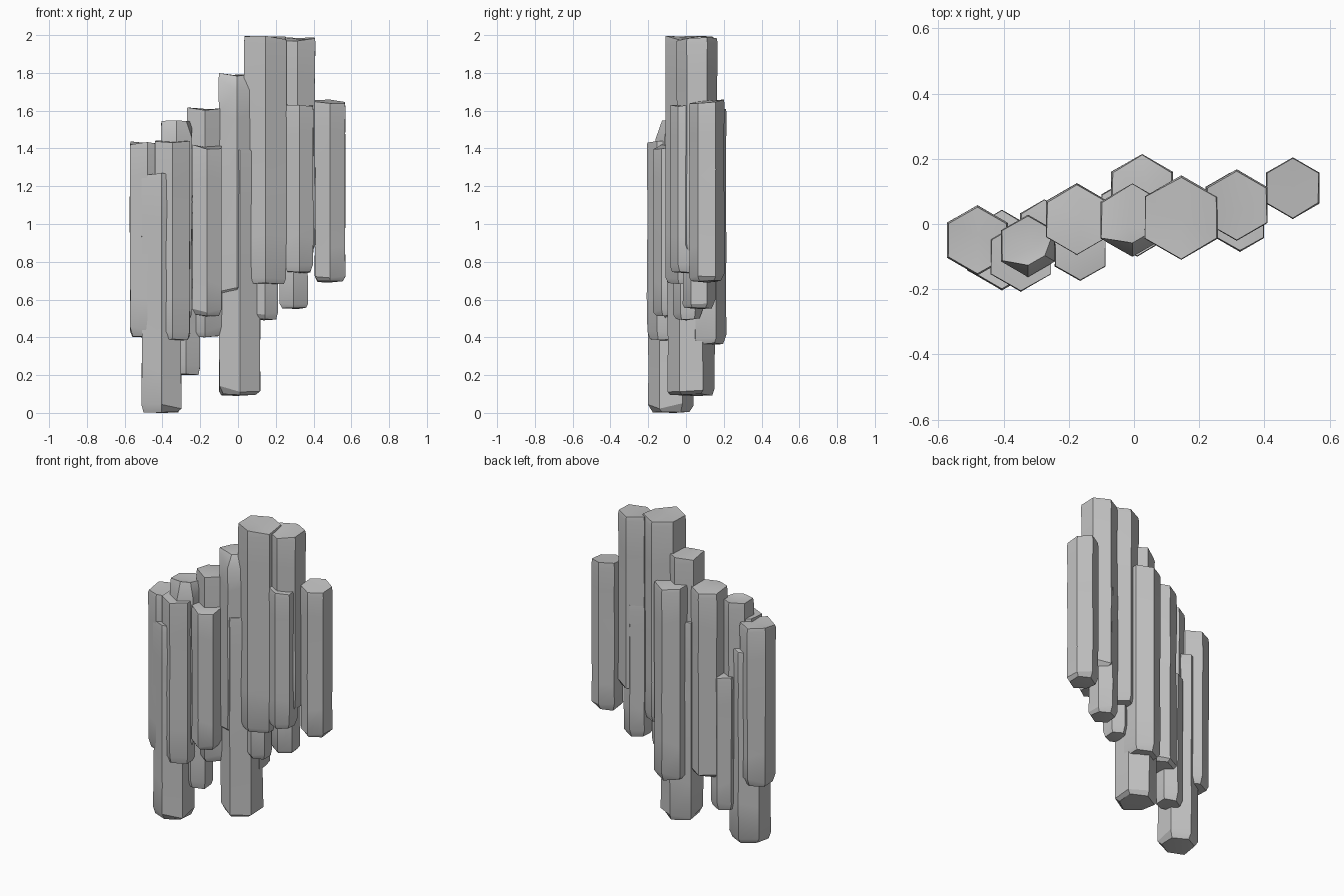
import bpy, bmesh, math, random

cube = bpy.data.objects.get("Cube")
if cube:
    bpy.data.objects.remove(cube, do_unlink=True)

stone = bpy.data.materials.new("grey stone")
stone.use_nodes = True
GREY = (0.55, 0.55, 0.55, 1)
stone.diffuse_color = GREY
stone.node_tree.nodes["Principled BSDF"].inputs["Base Color"].default_value = GREY

random.seed(7)
CORNERS = [math.radians(90 + 60 * k) for k in range(6)]


def column(name, x, y, r, bottom, top, chip=0.0):
    """Weathered six-sided column; chip is the depth of a broken front top edge."""
    bm = bmesh.new()
    height = top - bottom

    def ring(level):
        # level(k) gives radius factor and height of corner k
        out = []
        for k, a in enumerate(CORNERS):
            f, z = level(k)
            out.append(bm.verts.new((x + r * f * math.cos(a), y + r * f * math.sin(a), z)))
        return out

    def jitter(amount):
        return random.uniform(-amount, amount)

    # Worn foot, wavering shaft, then chipped shoulder and uneven rim
    rings = [ring(lambda k: (0.82 + jitter(0.07), bottom + random.uniform(0, 0.012))),
             ring(lambda k: (0.98 + jitter(0.02), bottom + random.uniform(0.02, 0.06)))]
    for t in (0.2, 0.4, 0.6, 0.8):
        rings.append(ring(lambda k: (0.98 + jitter(0.025), bottom + height * t + jitter(0.03))))

    def front(k):
        return chip if k in (3, 4) else 0.0

    rings.append(ring(lambda k: (0.995, top - 0.04 - front(k) + jitter(0.012))))
    rings.append(ring(lambda k: (0.62 if front(k) else 0.965 + jitter(0.025),
                                 top - random.uniform(0, 0.025))))

    for low, high in zip(rings, rings[1:]):
        for k in range(6):
            n = (k + 1) % 6
            bm.faces.new((low[k], low[n], high[n], high[k]))
    # Slightly dished top and shallow pointed underside
    crown = bm.verts.new((x + jitter(0.02), y + jitter(0.02), top - 0.012))
    heel = bm.verts.new((x + jitter(0.02), y + jitter(0.02), bottom))
    for k in range(6):
        n = (k + 1) % 6
        bm.faces.new((rings[-1][k], rings[-1][n], crown))
        bm.faces.new((rings[0][n], rings[0][k], heel))

    mesh = bpy.data.meshes.new(name)
    bm.to_mesh(mesh)
    bm.free()
    mesh.materials.append(stone)
    obj = bpy.data.objects.new(name, mesh)
    bpy.context.collection.objects.link(obj)
    bpy.ops.object.select_all(action="DESELECT")
    obj.select_set(True)
    bpy.context.view_layer.objects.active = obj
    bpy.ops.object.shade_smooth_by_angle(angle=math.radians(30))


# Left end cluster
column("left_end_column", -0.48, -0.05, 0.108, 0.40, 1.44)
column("left_low_column", -0.405, -0.08, 0.124, 0.0, 1.27)
column("left_front_column", -0.347, -0.1, 0.108, 0.38, 1.45)
column("left_inner_column", -0.325, -0.067, 0.096, 0.50, 1.55, 0.06)
column("left_back_column", -0.275, -0.01, 0.086, 0.20, 1.08)
# Middle cluster
column("mid_left_column", -0.175, 0.015, 0.11, 0.40, 1.62)
column("mid_left_front_column", -0.165, -0.085, 0.09, 0.51, 1.42)
column("middle_column", -0.005, 0.012, 0.113, 0.62, 1.80, 0.06)
column("middle_low_column", 0.01, 0.027, 0.127, 0.09, 1.40)
column("middle_back_column", 0.025, 0.105, 0.11, 0.36, 1.63)
# Right end cluster
column("tallest_column", 0.145, 0.02, 0.13, 0.68, 2.0)
column("tallest_root_column", 0.143, 0.01, 0.08, 0.49, 1.40)
column("right_tall_column", 0.315, 0.058, 0.11, 0.85, 1.99)
column("right_root_column", 0.295, 0.07, 0.088, 0.55, 1.42)
column("right_front_column", 0.325, 0.0, 0.086, 0.74, 1.64)
column("right_end_column", 0.487, 0.11, 0.095, 0.69, 1.66)
